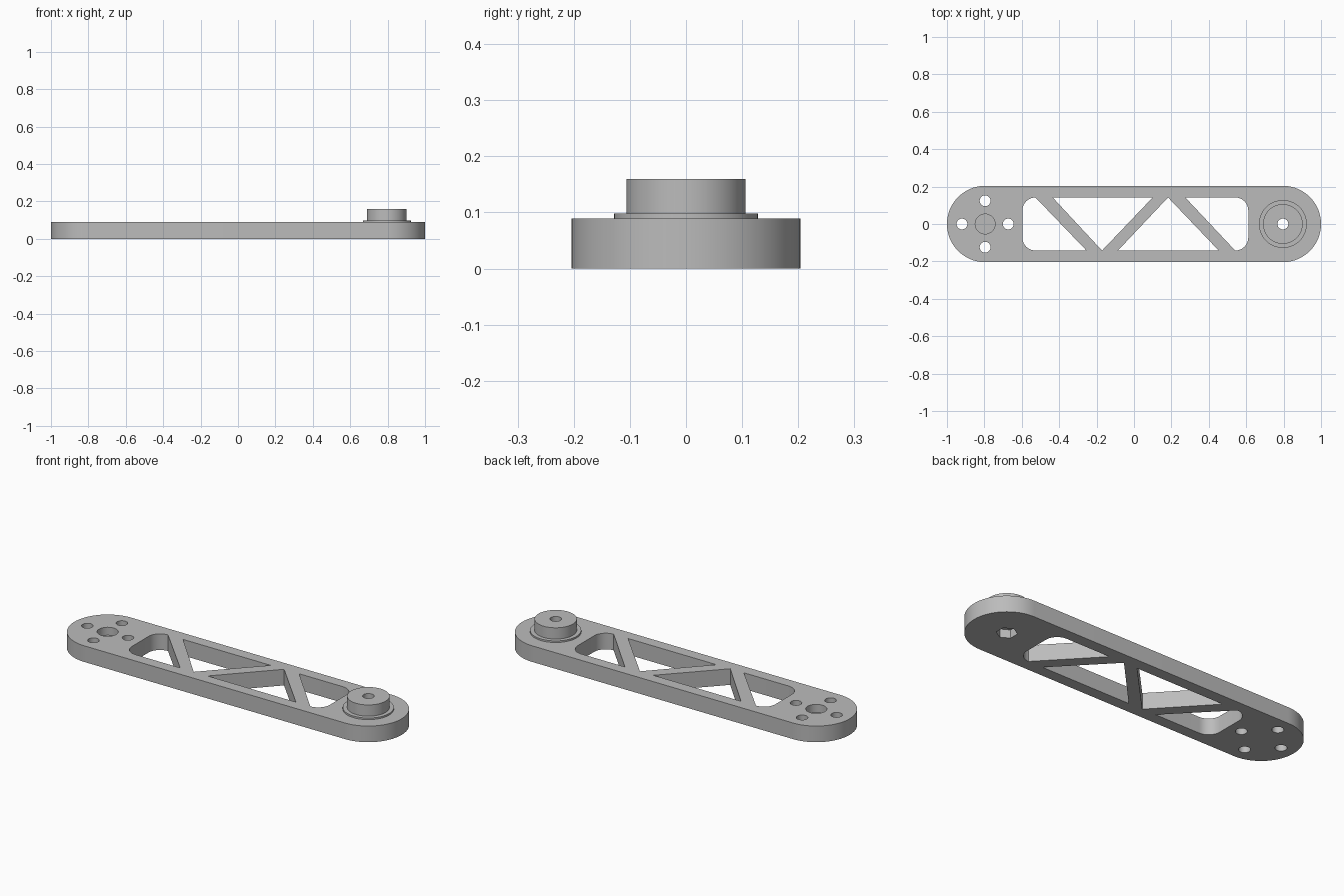
import bpy, bmesh, math

if "Cube" in bpy.data.objects:
    bpy.data.objects.remove(bpy.data.objects["Cube"])

END, RAD, THICK = 0.796, 0.204, 0.089   # end centres, end radius, plate thickness

metal = bpy.data.materials.new("light_grey_metal")
metal.diffuse_color = (0.5, 0.5, 0.5, 1)
metal.use_nodes = True
metal.node_tree.nodes["Principled BSDF"].inputs["Base Color"].default_value = metal.diffuse_color


def arc(cx, cy, r, a0, a1, n):
    """Points along an arc, angles in degrees."""
    return [(cx + r * math.cos(math.radians(a0 + (a1 - a0) * i / n)),
             cy + r * math.sin(math.radians(a0 + (a1 - a0) * i / n))) for i in range(n + 1)]


def circle(cx, cy, r, n=48, start=0):
    return arc(cx, cy, r, start, start + 360, n)[:-1]


def prism(name, outline, z0, z1):
    """Extrude a counter-clockwise outline from z0 to z1."""
    bm = bmesh.new()
    face = bm.faces.new([bm.verts.new((x, y, z0)) for x, y in outline])
    top = bmesh.ops.extrude_face_region(bm, geom=[face])["geom"]
    bmesh.ops.translate(bm, vec=(0, 0, z1 - z0),
                        verts=[v for v in top if isinstance(v, bmesh.types.BMVert)])
    bmesh.ops.recalc_face_normals(bm, faces=bm.faces)
    mesh = bpy.data.meshes.new(name)
    bm.to_mesh(mesh)
    bm.free()
    mesh.materials.append(metal)
    obj = bpy.data.objects.new(name, mesh)
    bpy.context.collection.objects.link(obj)
    return obj


def activate(obj):
    bpy.ops.object.select_all(action='DESELECT')
    obj.select_set(True)
    bpy.context.view_layer.objects.active = obj


def cut(obj, outline, z0, z1):
    """Subtract a prism from an object."""
    cutter = prism("cutter", outline, z0, z1)
    cutter.hide_render = True
    mod = obj.modifiers.new("cut", 'BOOLEAN')
    mod.operation, mod.solver, mod.object = 'DIFFERENCE', 'EXACT', cutter
    activate(obj)
    bpy.ops.object.modifier_apply(modifier=mod.name)
    bpy.data.objects.remove(cutter, do_unlink=True)


# Plate with round ends
plate = prism("arm_plate", arc(END, 0, RAD, -90, 90, 40) + arc(-END, 0, RAD, 90, 270, 40), 0, THICK)

# Truss windows: two rounded end windows and two triangles
H, R = 0.142, 0.07
L, X = -0.597, 0.611
windows = [
    [(-0.254, -H)] + arc(L + R, H - R, R, 90, 180, 10) + arc(L + R, R - H, R, 180, 270, 10),
    [(-0.171, -H), (0.10, H), (-0.435, H)],
    [(-0.086, -H), (0.453, -H), (0.182, H)],
    [(0.274, H)] + arc(X - R, R - H, R, -90, 0, 10) + arc(X - R, H - R, R, 0, 90, 10),
]
for w in windows:
    cut(plate, w, -0.1, 0.3)

# Mounting holes around a blind centre recess
for i in range(4):
    a = i * math.pi / 2
    cut(plate, circle(-END + 0.124 * math.cos(a), 0.124 * math.sin(a), 0.029, 32), -0.1, 0.3)
cut(plate, circle(-END, 0, 0.053), 0.045, 0.3)

# Bolt hole and hexagonal nut pocket underneath the pivot
cut(plate, circle(END, 0, 0.029, 32), -0.1, 0.3)
cut(plate, circle(END, 0, 0.052, 6, 30), -0.1, 0.045)

# Shoulder ring and pivot boss, both bored through
ring = prism("shoulder_ring", circle(END, 0, 0.128, 64), THICK, 0.098)
boss = prism("pivot_boss", circle(END, 0, 0.106, 64), 0.098, 0.16)
for part in (ring, boss):
    cut(part, circle(END, 0, 0.029, 32), -0.1, 0.3)

for part in (plate, ring, boss):
    activate(part)
    bpy.ops.object.shade_smooth_by_angle(angle=math.radians(30))
